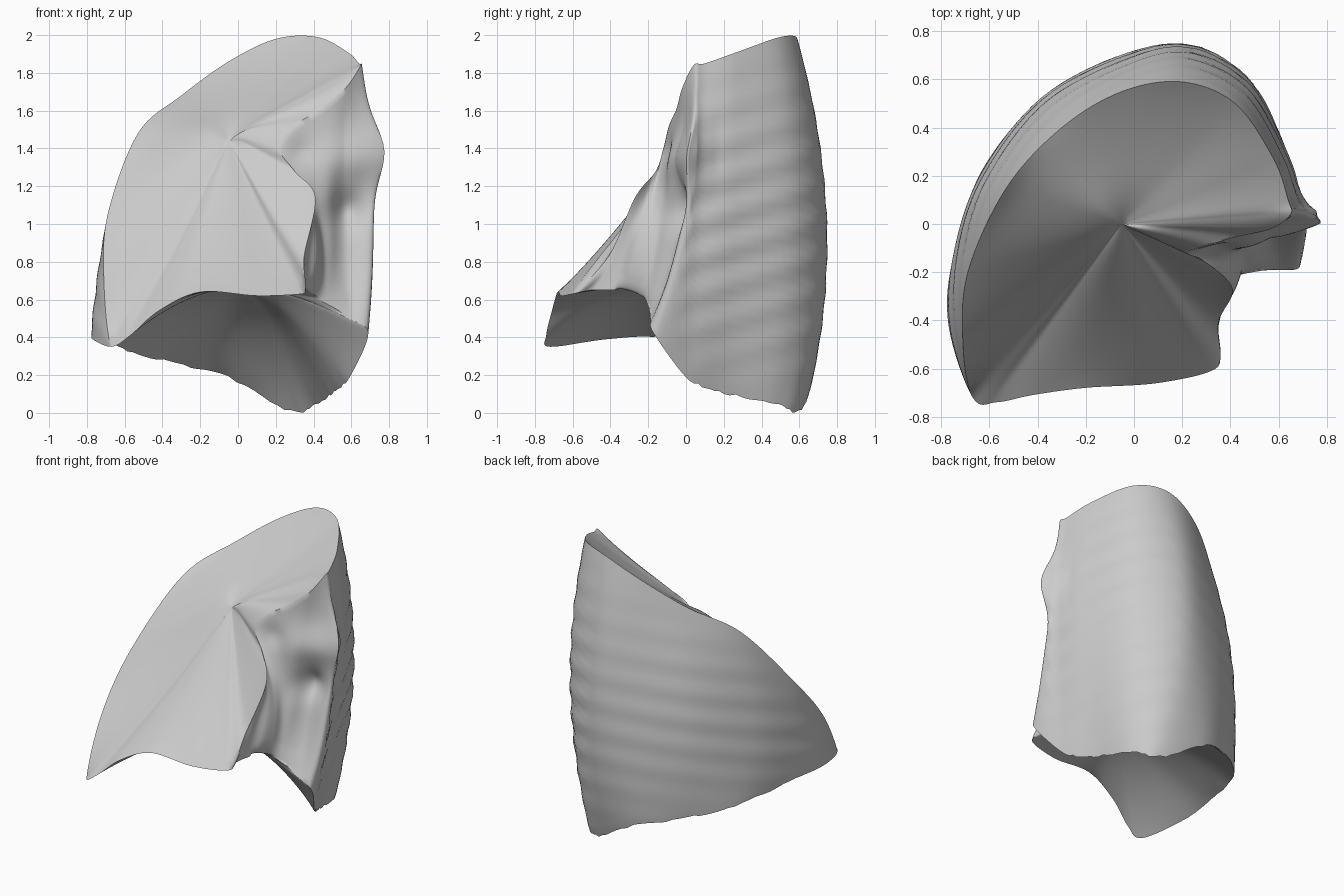
import bpy, bmesh, math, random
from mathutils import Vector

random.seed(4)
old = bpy.data.objects.get("Cube")
if old:
    bpy.data.objects.remove(old, do_unlink=True)

# Stations run from the outer front corner, round the back, to the inner front.
# Units are hundredths. Lower rim, widest girth and upper rim of the side wall:
lower_rim = [(-77, -42, 39), (-75, -14, 40), (-61, 25, 33), (-36, 51, 26), (-5, 66, 18),
             (28, 60, 0), (42, 47, 4), (50, 20, 10), (58, 2, 17), (69, -17, 42),
             (58, -19, 50), (47, -21, 57), (43, -23, 60), (40, -27, 62), (38, -32, 64),
             (36, -38, 65), (34, -50, 65)]
girth = [(-75, -45, 55), (-74, -14, 70), (-63, 18, 90), (-38, 51, 100), (-3, 70, 100),
         (24, 74, 95), (49, 58, 100), (64, 26, 100), (69, 8, 100), (71, 0, 110),
         (57, -2, 105), (49, -10, 100), (44, -14, 99), (42, -19, 99), (41, -25, 96),
         (38, -32, 90), (35, -43, 75)]
upper_rim = [(-71, -50, 70), (-69, -20, 105), (-53, 15, 148), (-30, 40, 168), (-5, 55, 186),
             (20, 59, 198), (42, 50, 199), (58, 27, 191), (64, 10, 185), (65, 4, 184),
             (57, -2, 172), (44, -5, 161), (30, -9, 152), (22, -12, 140), (30, -16, 128),
             (41, -27, 114), (35, -41, 83)]
# Thin front edge where the upper and lower surfaces meet
corner = [(-67, -72, 35)]
front_edge = [(34, -60, 63), (10, -66, 62), (-20, -68, 64), (-42, -71, 54), (-57, -74, 41)]

STEPS, ROWS, RINGS = 8, 40, 20
WALL_END = len(lower_rim) + 1


def closed_curve(points):
    """Smooth closed curve through the stations."""
    p = [Vector(q) / 100 for q in points]
    n, out = len(p), []
    for i in range(n):
        a, b, c, d = (p[(i + k) % n] for k in (-1, 0, 1, 2))
        for j in range(STEPS):
            t = j / STEPS
            out.append(b + t * (c - a) / 2 + t * t * (a - 2.5 * b + 2 * c - d / 2)
                       + t ** 3 * (1.5 * (b - c) + (d - a) / 2))
    return out


low, mid, top = (closed_curve(corner + rim + front_edge)
                 for rim in (lower_rim, girth, upper_rim))
COLS = len(low)


def blob(p, x, z, radius):
    return math.exp(-((p.x - x) ** 2 + (p.z - z) ** 2) / radius ** 2)


def wall_point(col, t):
    """Point on the side wall, t running from the lower to the upper rim."""
    station = col / STEPS
    if station >= WALL_END:
        return low[col].copy()
    p = (low[col] * (1 - t) * (1 - 2 * t) + mid[col] * 4 * t * (1 - t)
         + top[col] * t * (2 * t - 1))
    fade = math.sin(math.pi * t)
    if station < 9.6:
        # Shallow rib impressions on the rounded outside
        out = Vector((p.x, p.y, 0)).normalized()
        wave = math.sin(math.tau * (p.z - 0.3 * p.y) / 0.19)
        strength = 0.007 if station > 6 else 0.003
        p += out * wave * strength * fade * min(station, 1)
    else:
        # Hollows and a swelling on the inner side where the vessels enter
        p.y += fade * (0.06 * blob(p, 0.57, 1.07, 0.09) - 0.08 * blob(p, 0.56, 1.36, 0.14))
        p.y += 0.06 * fade * blob(p, 0.32, 1.4, 0.07)
    # Bulging rear lip
    if 8.5 < station < 11:
        p.x += 0.1 * math.exp(-((p.z - 1.42) / 0.2) ** 2) * fade * (1 - abs(station - 10) / 1.5)
    return p


bm = bmesh.new()


def add_ring(points):
    return [bm.verts.new(p) for p in points]


def bridge(a, b):
    for i in range(COLS):
        j = (i + 1) % COLS
        bm.faces.new((a[i], a[j], b[j], b[i]))


def cap(rim, centre, rise_power, fall_power):
    """Curved surface closing a rim toward its centre; returns its inner points."""
    last, inner = rim, []
    for k in range(RINGS - 1, 0, -1):
        s = k / RINGS
        ring = []
        for v in rim:
            p = centre.lerp(v.co, s)
            power = rise_power if v.co.z > centre.z else fall_power
            p.z = centre.z + (v.co.z - centre.z) * s ** power
            ring.append(p)
        ring = add_ring(ring)
        bridge(last, ring)
        inner += ring
        last = ring
    tip = bm.verts.new(centre)
    for i in range(COLS):
        bm.faces.new((last[i], last[(i + 1) % COLS], tip))
    return inner + [tip]


def relax(verts, times, sideways):
    for _ in range(times):
        bmesh.ops.smooth_vert(bm, verts=verts, factor=0.5, use_axis_x=sideways,
                              use_axis_y=sideways, use_axis_z=True)


# Side wall
rings = [add_ring(wall_point(c, r / ROWS) for c in range(COLS)) for r in range(ROWS + 1)]
for a, b in zip(rings, rings[1:]):
    bridge(a, b)

# Slightly ragged lower rim
for c in range(2 * STEPS, 9 * STEPS):
    rings[0][c].co.z += random.uniform(0, 0.016)

# Sloping upper face and domed hollow base
upper_face = cap(rings[-1], Vector((-0.05, 0, 1.5)), 1.25, 0.82)
base = cap(rings[0], Vector((0, -0.2, 0.67)), 1.8, 1.8)

# Round off the inner lower border, then even out both faces
border = [v for ring in rings[:6] for v in ring[11 * STEPS:16 * STEPS]]
relax(border, 20, True)
relax(upper_face, 60, False)
relax(base, 40, False)

bmesh.ops.remove_doubles(bm, verts=bm.verts, dist=0.0005)
bmesh.ops.recalc_face_normals(bm, faces=bm.faces)
mesh = bpy.data.meshes.new("lung_lobe")
bm.to_mesh(mesh)
bm.free()

lobe = bpy.data.objects.new("lung_lobe", mesh)
bpy.context.collection.objects.link(lobe)

grey = bpy.data.materials.new("plain_grey")
grey.use_nodes = True
colour = (0.6, 0.6, 0.6, 1)
grey.diffuse_color = colour
grey.node_tree.nodes["Principled BSDF"].inputs["Base Color"].default_value = colour
mesh.materials.append(grey)

bpy.ops.object.select_all(action='DESELECT')
lobe.select_set(True)
bpy.context.view_layer.objects.active = lobe
bpy.ops.object.shade_smooth_by_angle(angle=math.radians(50))
